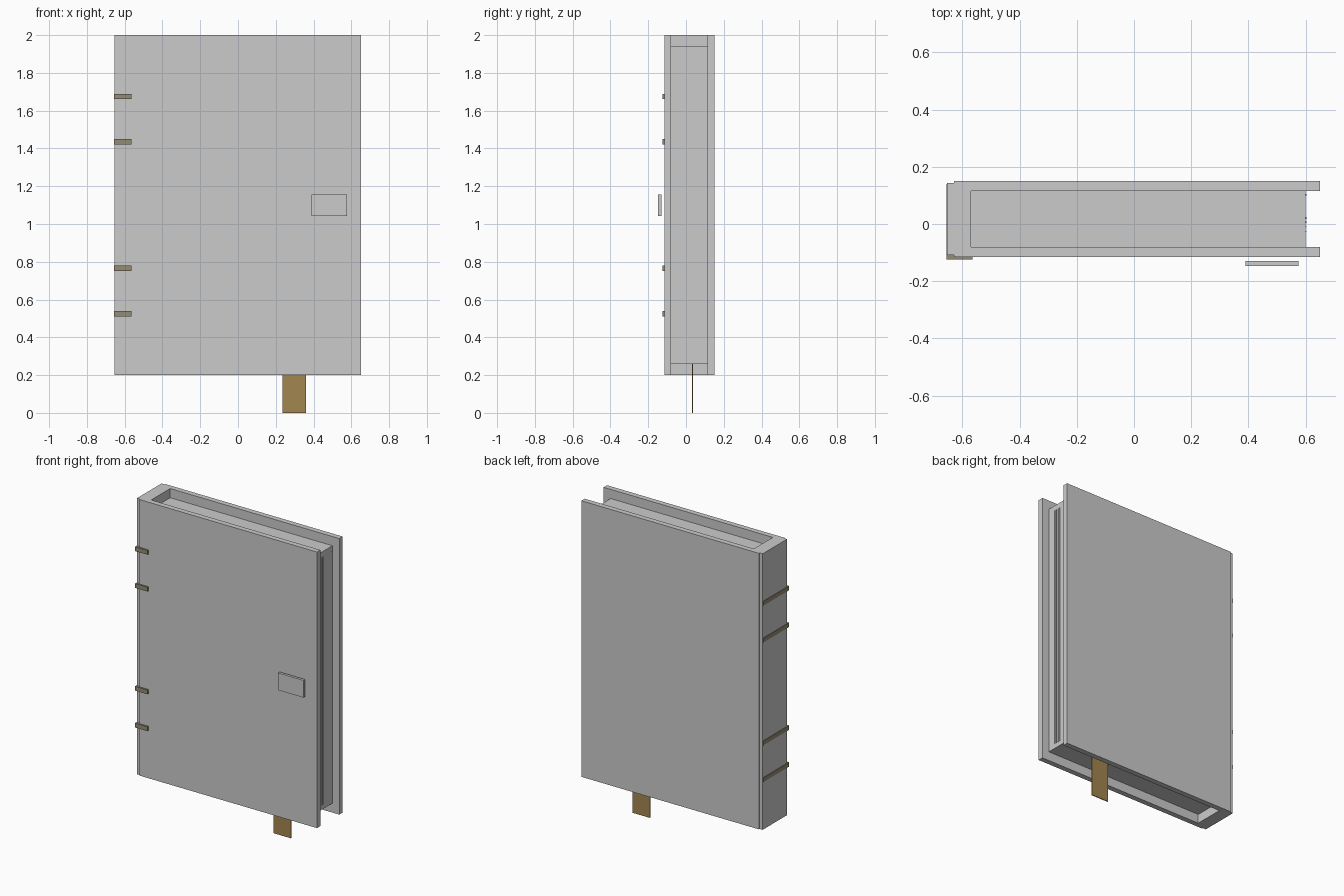
import bpy
import bmesh

if "Cube" in bpy.data.objects:
    bpy.data.objects.remove(bpy.data.objects["Cube"])


def material(name, color):
    m = bpy.data.materials.new(name)
    m.diffuse_color = (*color, 1)
    m.use_nodes = True
    m.node_tree.nodes["Principled BSDF"].inputs["Base Color"].default_value = m.diffuse_color
    return m


def box(name, x, y, z, mat=None):
    """Box from (min, max) ranges on each axis."""
    mesh = bpy.data.meshes.new(name)
    bm = bmesh.new()
    bmesh.ops.create_cube(bm, size=1)
    for v in bm.verts:
        v.co = [r[0] if c < 0 else r[1] for c, r in zip(v.co, (x, y, z))]
    bm.to_mesh(mesh)
    bm.free()
    ob = bpy.data.objects.new(name, mesh)
    bpy.context.collection.objects.link(ob)
    if mat:
        mesh.materials.append(mat)
    return ob


band_mat = material("band_tan", (0.30, 0.26, 0.18))
ribbon_mat = material("ribbon_brown", (0.36, 0.24, 0.08))

# Covers and spine
Z = (0.2, 2.0)
box("front_cover", (-0.63, 0.65), (-0.115, -0.08), Z)
box("back_cover", (-0.63, 0.65), (0.115, 0.15), Z)
box("spine", (-0.653, -0.57), (-0.108, 0.143), Z)

# Page block, set back from the cover edges
box("page_block", (-0.57, 0.6), (-0.08, 0.115), (0.26, 1.94))

# Thin page ridges along the fore-edge
for i, (y, t) in enumerate([(-0.025, 0.002), (-0.008, 0.002), (0.006, 0.006),
                            (0.021, 0.006), (0.102, 0.005)]):
    box(f"page_ridge_{i + 1}", (0.59, 0.603), (y - t / 2, y + t / 2), (0.29, 1.905))

# Raised bands wrapping the spine onto the front cover
for i, z in enumerate((0.525, 0.765, 1.435, 1.675)):
    box(f"spine_band_{i + 1}", (-0.656, -0.565), (-0.125, 0.14),
        (z - 0.014, z + 0.014), band_mat)

# Clasp plate floating in front of the cover
box("clasp_plate", (0.39, 0.576), (-0.147, -0.13), (1.043, 1.155))

# Ribbon bookmark hanging below the pages
box("ribbon", (0.235, 0.36), (0.031, 0.037), (0.0, 0.3), ribbon_mat)
